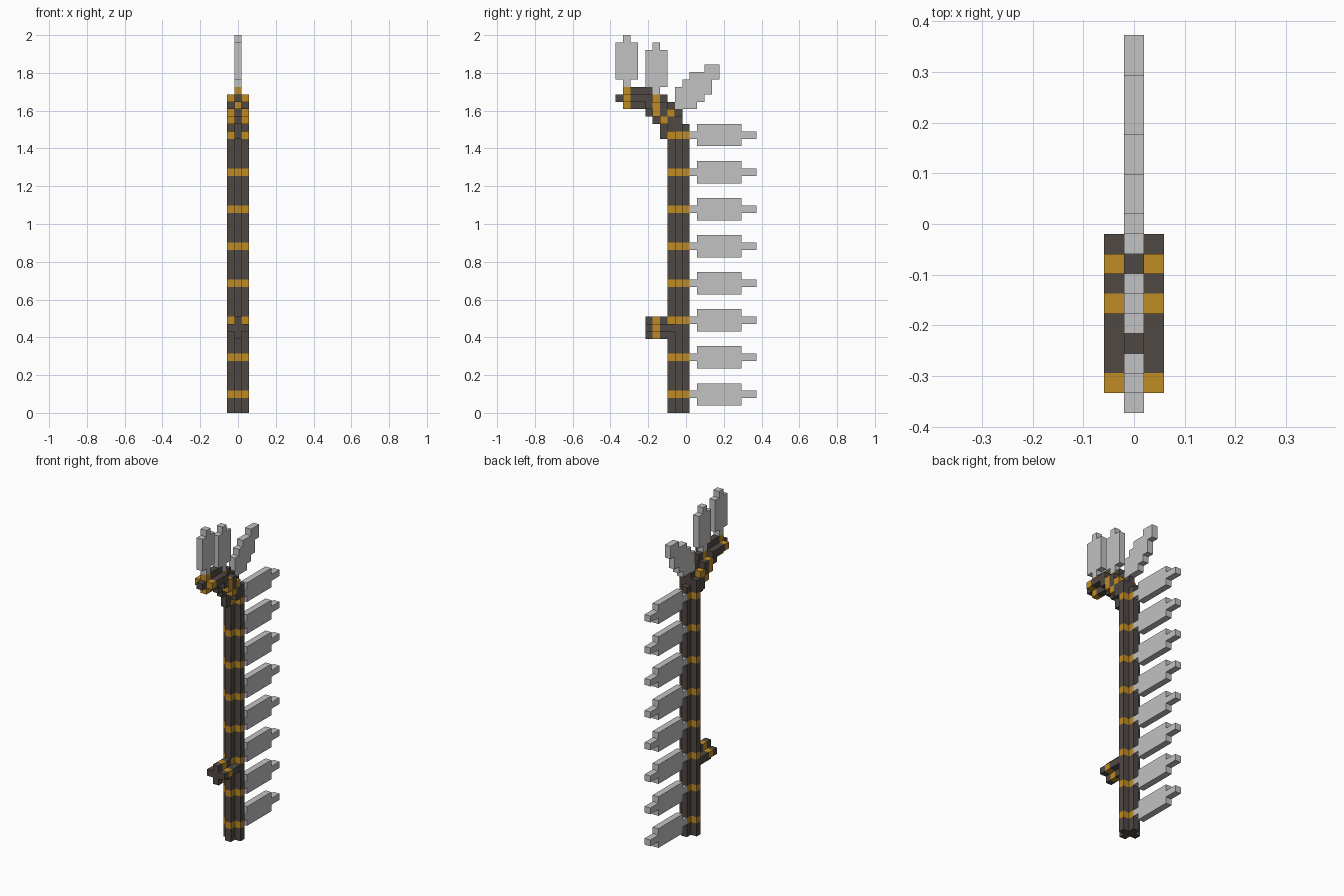
import bpy, bmesh
from mathutils import Vector

if "Cube" in bpy.data.objects:
    bpy.data.objects.remove(bpy.data.objects["Cube"], do_unlink=True)

U = 2 / 51                      # block size
DARK, GOLD, GREY = 0, 1, 2


def material(name, rgb):
    m = bpy.data.materials.new(name)
    m.use_nodes = True
    m.diffuse_color = (*rgb, 1)
    m.node_tree.nodes["Principled BSDF"].inputs["Base Color"].default_value = (*rgb, 1)
    return m


MATS = [material("dark_wood", (0.08, 0.066, 0.056)),
        material("gold", (0.53, 0.26, 0.018)),
        material("grey_blade", (0.54, 0.54, 0.54))]

parts = {}                      # part name -> {block: colour}


def fill(part, xs, ys, zs, colour):
    """Fill inclusive ranges of blocks: x -1..1, y 0..18, z 0..50."""
    cells = parts.setdefault(part, {})
    for x in range(xs[0], xs[1] + 1):
        for y in range(ys[0], ys[1] + 1):
            for z in range(zs[0], zs[1] + 1):
                cells[x, y, z] = colour


MID, WIDE = (0, 0), (-1, 1)

# Shaft: plus-shaped section with evenly spaced gold bands
RINGS = range(2, 38, 5)
for z in range(39):
    c = GOLD if z in RINGS else DARK
    fill("shaft", MID, (7, 9), (z, z), c)
    fill("shaft", WIDE, (8, 8), (z, z), c)

# Front grip: horizontal plus section with one gold band
for y in range(4, 7):
    c = GOLD if y == 5 else DARK
    fill("grip", MID, (y, y), (10, 12), c)
    fill("grip", WIDE, (y, y), (11, 11), c)
fill("grip", (-1, -1), (7, 7), (11, 11), DARK)
fill("grip", (1, 1), (7, 7), (11, 11), DARK)

# Curved head: per step forward, height range of the core and of the flanks
HEAD = {0: ((42, 42), None), 1: ((41, 43), (42, 42)), 2: ((41, 43), (42, 42)),
        3: ((41, 43), (42, 42)), 4: ((40, 43), (41, 42)), 5: ((39, 42), (40, 41)),
        6: ((37, 42), (39, 41)), 7: ((39, 41), (38, 40)), 8: ((39, 40), (39, 39))}
for y, (core, flank) in HEAD.items():
    c = GOLD if y == 1 else DARK
    if flank:
        fill("head", (-1, -1), (y, y), flank, c)
        fill("head", (1, 1), (y, y), flank, c)
    fill("head", MID, (y, y), core, c)
fill("head", MID, (5, 5), (40, 42), GOLD)
fill("head", WIDE, (5, 5), (40, 41), GOLD)
for y, z in ((6, 39), (7, 40)):
    fill("head", WIDE, (y, y), (z, z), GOLD)

# Blades along the back of the shaft
for n, z in enumerate(RINGS, 1):
    name = f"back_blade_{n}"
    fill(name, MID, (10, 18), (z, z), GREY)
    fill(name, MID, (11, 16), (z - 1, z + 1), GREY)

# Upright blades on the head
for name, y, z in (("front_top_blade", 1, 44), ("middle_top_blade", 5, 43)):
    fill(name, MID, (y, y), (z, z + 6), GREY)
    fill(name, MID, (y - 1, y + 1), (z + 1, z + 5), GREY)

# Slanted blade behind the head
for y, zs in enumerate(((41, 43), (41, 44), (41, 45), (42, 45), (43, 46), (45, 46)), 8):
    fill("slanted_top_blade", MID, (y, y), zs, GREY)

occupied = set().union(*parts.values())


def corner(x, y, z):
    return Vector(((x - 0.5) * U, (y - 9.5) * U, z * U))


def build(name, cells):
    """Make the outer skin of a group of blocks, merged into flat panels."""
    bm = bmesh.new()
    for cell, colour in cells.items():
        for axis in range(3):
            for side in (0, 1):
                near = list(cell)
                near[axis] += 2 * side - 1
                if tuple(near) in occupied:
                    continue
                a, b = (axis + 1) % 3, (axis + 2) % 3
                loop = []
                for da, db in ((0, 0), (1, 0), (1, 1), (0, 1)):
                    p = list(cell)
                    p[axis] += side
                    p[a] += da
                    p[b] += db
                    loop.append(bm.verts.new(corner(*p)))
                face = bm.faces.new(loop if side else loop[::-1])
                face.material_index = colour
    bmesh.ops.remove_doubles(bm, verts=bm.verts, dist=U * 0.01)
    bmesh.ops.dissolve_limit(bm, angle_limit=0.01, verts=bm.verts, edges=bm.edges,
                             delimit={'MATERIAL'})
    mesh = bpy.data.meshes.new(name)
    bm.to_mesh(mesh)
    bm.free()
    for m in MATS:
        mesh.materials.append(m)
    bpy.context.collection.objects.link(bpy.data.objects.new(name, mesh))


for part, blocks in parts.items():
    build(part, blocks)
